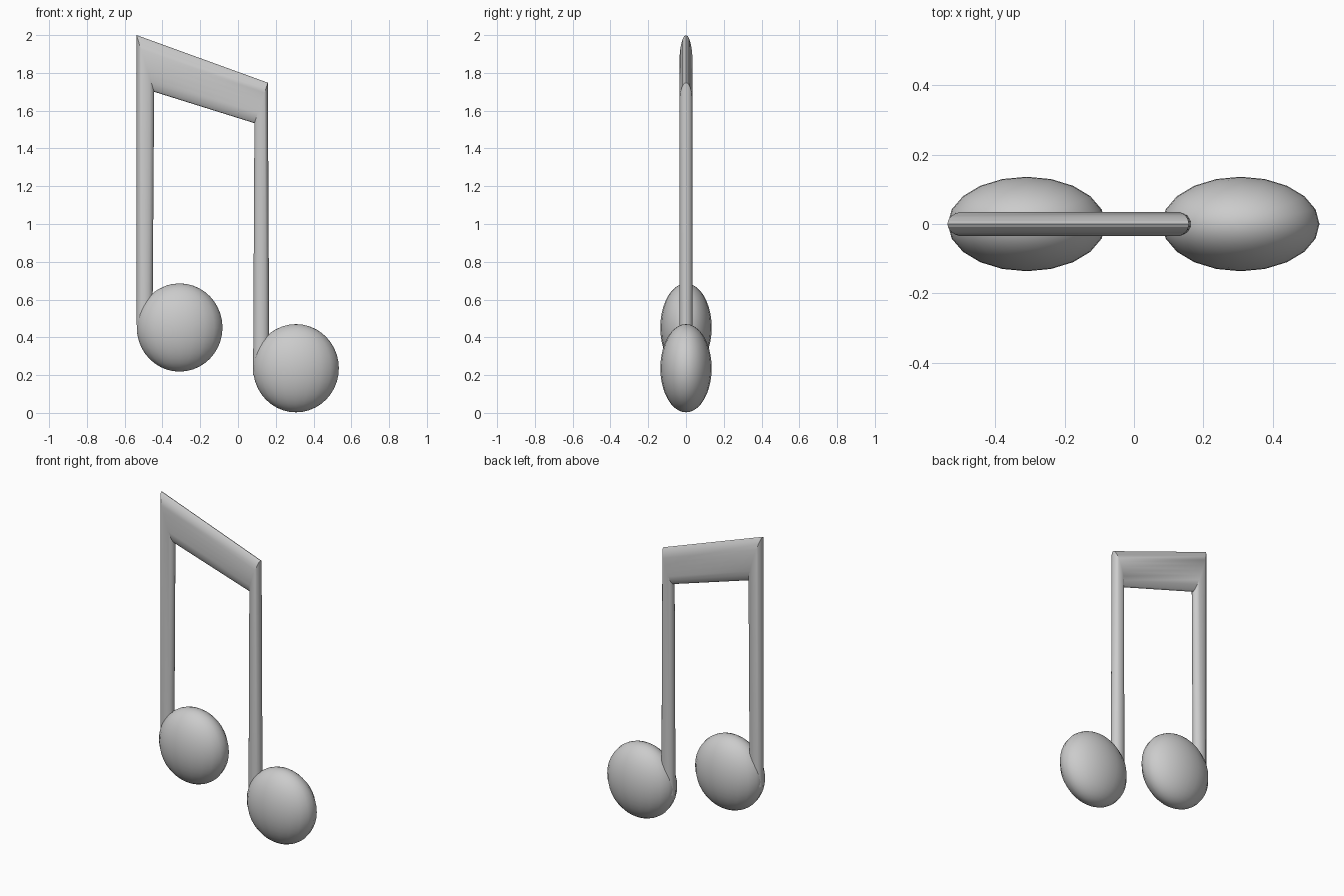
import bpy, bmesh, math
from mathutils import Vector

if "Cube" in bpy.data.objects:
    bpy.data.objects.remove(bpy.data.objects["Cube"])


def note_head(name, x, z):
    bpy.ops.mesh.primitive_uv_sphere_add(segments=20, ring_count=20, radius=1)
    ob = bpy.context.object
    ob.name = name
    ob.scale = (0.227, 0.136, 0.2335)
    ob.location = (x, 0, z)
    bpy.ops.object.transform_apply(location=True, rotation=True, scale=True)
    bpy.ops.object.shade_smooth()


def mitred_sweep(name, sections, half_depth, sides=24):
    """Elliptical rings stretched between outer and inner outline points."""
    bm = bmesh.new()
    rings = []
    for outer, inner in sections:
        o = Vector((outer[0], 0, outer[1]))
        i = Vector((inner[0], 0, inner[1]))
        mid, half = (o + i) / 2, (o - i) / 2
        ring = []
        for k in range(sides):
            a = math.tau * k / sides
            p = mid + half * math.cos(a)
            p.y = half_depth * math.sin(a)
            ring.append(bm.verts.new(p))
        rings.append(ring)
    for r, s in zip(rings, rings[1:]):
        for k in range(sides):
            n = (k + 1) % sides
            bm.faces.new((r[k], r[n], s[n], s[k]))
    bm.faces.new(rings[0])
    bm.faces.new(rings[-1])
    bmesh.ops.recalc_face_normals(bm, faces=bm.faces)
    mesh = bpy.data.meshes.new(name)
    bm.to_mesh(mesh)
    bm.free()
    ob = bpy.data.objects.new(name, mesh)
    bpy.context.collection.objects.link(ob)
    bpy.ops.object.select_all(action='DESELECT')
    ob.select_set(True)
    bpy.context.view_layer.objects.active = ob
    bpy.ops.object.shade_smooth_by_angle(angle=math.radians(30))


# Two flattened round heads
note_head("left_note_head", -0.309, 0.452)
note_head("right_note_head", 0.307, 0.2365)

# Both stems and the slanted beam as one mitred frame
mitred_sweep("stems_and_beam", [
    ((-0.536, 0.42), (-0.453, 0.40)),
    ((-0.537, 2.00), (-0.444, 1.70)),
    ((0.158, 1.748), (0.087, 1.534)),
    ((0.166, 0.20), (0.080, 0.20)),
], 0.035)
